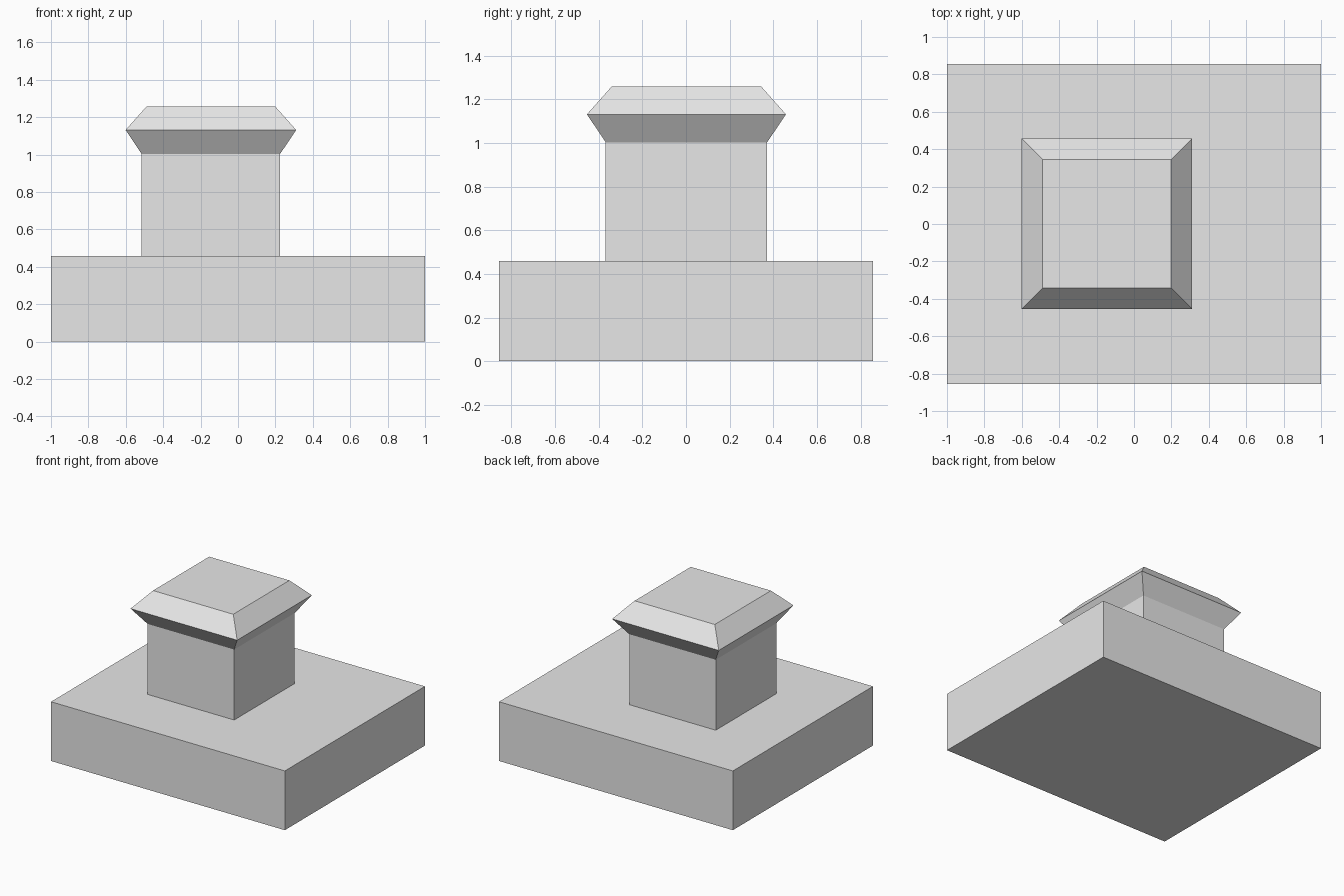
import bpy
import bmesh

cube = bpy.data.objects.get("Cube")
if cube:
    bpy.data.objects.remove(cube, do_unlink=True)

# One plain grey for everything
grey = bpy.data.materials.new("light_grey")
grey.use_nodes = True
colour = (0.8, 0.8, 0.8, 1.0)
grey.diffuse_color = colour
grey.node_tree.nodes["Principled BSDF"].inputs["Base Color"].default_value = colour


def stacked_block(name, centre, sections):
    """Closed solid through rectangular sections (half x, half y, z)."""
    bm = bmesh.new()
    rings = []
    for hx, hy, z in sections:
        rings.append([bm.verts.new((centre[0] + sx * hx, centre[1] + sy * hy, z))
                      for sx, sy in ((-1, -1), (1, -1), (1, 1), (-1, 1))])
    for low, high in zip(rings, rings[1:]):
        for i in range(4):
            j = (i + 1) % 4
            bm.faces.new((low[i], low[j], high[j], high[i]))
    bm.faces.new(rings[0][::-1])
    bm.faces.new(rings[-1])
    bmesh.ops.recalc_face_normals(bm, faces=bm.faces[:])
    mesh = bpy.data.meshes.new(name)
    bm.to_mesh(mesh)
    bm.free()
    mesh.materials.append(grey)
    obj = bpy.data.objects.new(name, mesh)
    bpy.context.collection.objects.link(obj)
    return obj


# Wide slab
base_z = 0.458
stacked_block("base_slab", (0, 0), [(1, 0.856, 0), (1, 0.856, base_z)])

# Square post with a flared, bevelled cap, set off to one side
post = 0.37
stacked_block("capped_post", (-0.145, 0.002), [
    (post, post, base_z),
    (post, post, 1.003),
    (0.456, 0.456, 1.131),
    (0.343, 0.343, 1.258),
])
